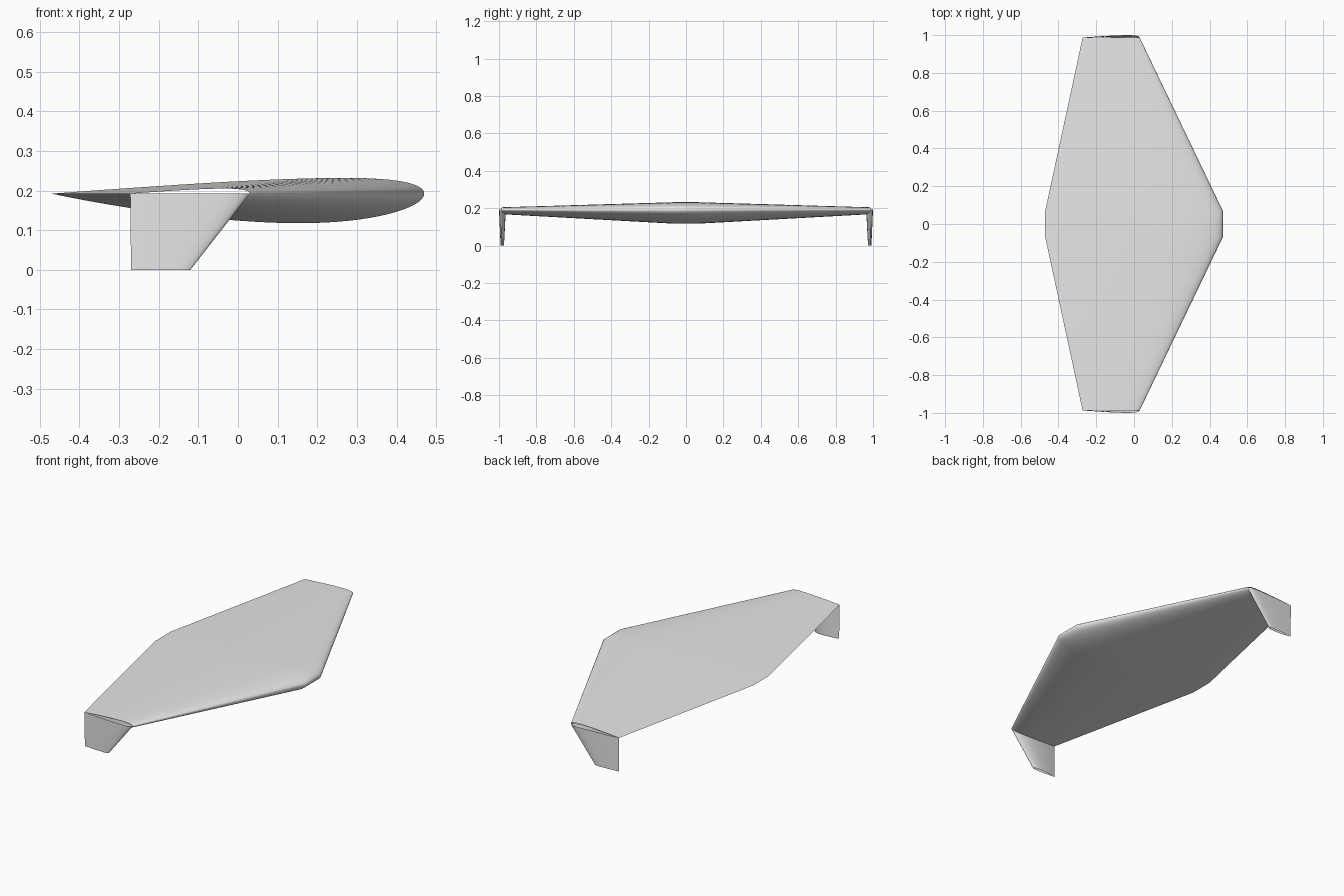
import bpy, bmesh, math
from mathutils import Vector

cube = bpy.data.objects.get("Cube")
if cube:
    bpy.data.objects.remove(cube)

grey = bpy.data.materials.new("light grey")
grey.use_nodes = True
grey.diffuse_color = (0.8, 0.8, 0.8, 1)
grey.node_tree.nodes["Principled BSDF"].inputs["Base Color"].default_value = (0.8, 0.8, 0.8, 1)

STEPS = 40          # points along each side of the airfoil
CHORD_Z = 0.192     # height of the chord line
TIP_Y = 0.987       # span position of the tips


def airfoil():
    """Closed loop of (t, h): 12 % thick section, cambered downwards by 2 %."""
    def side(t, sign):
        thick = 0.6 * (0.2969 * math.sqrt(t) - 0.126 * t - 0.3516 * t**2
                       + 0.2843 * t**3 - 0.1036 * t**4)
        p = 0.4
        camber = 0.02 * (2 * p * t - t * t) / p**2 if t < p else \
            0.02 * (1 - 2 * p + 2 * p * t - t * t) / (1 - p)**2
        return (t, sign * thick - camber)
    ts = [(1 - math.cos(math.pi * i / STEPS)) / 2 for i in range(STEPS + 1)]
    return [side(t, 1) for t in reversed(ts)] + [side(t, -1) for t in ts[1:-1]]


def section(nose, tail, origin, up):
    """Airfoil ring from nose to tail along x, thickness along the up vector."""
    chord = nose - tail
    return [Vector((nose - chord * t, 0, 0)) + Vector(origin) + Vector(up) * chord * h
            for t, h in airfoil()]


def loft(name, sections):
    """Open-ended skin through the rings."""
    bm = bmesh.new()
    rings = [[bm.verts.new(p) for p in s] for s in sections]
    n = len(rings[0])
    for a, b in zip(rings, rings[1:]):
        for i in range(n):
            j = (i + 1) % n
            bm.faces.new((a[i], a[j], b[j], b[i]))
    bmesh.ops.recalc_face_normals(bm, faces=bm.faces)
    # Make sure the skin faces outwards, away from the middle of the ring
    bm.faces.ensure_lookup_table()
    face = bm.faces[STEPS // 2]
    middle = sum((v.co for r in rings[:2] for v in r), Vector()) / (2 * n)
    if face.normal.dot(face.calc_center_median() - middle) < 0:
        bmesh.ops.reverse_faces(bm, faces=bm.faces)
    mesh = bpy.data.meshes.new(name)
    bm.to_mesh(mesh)
    bm.free()
    mesh.materials.append(grey)
    obj = bpy.data.objects.new(name, mesh)
    bpy.context.collection.objects.link(obj)
    bpy.ops.object.select_all(action='DESELECT')
    obj.select_set(True)
    bpy.context.view_layer.objects.active = obj
    bpy.ops.object.shade_smooth_by_angle(angle=math.radians(30))
    return obj


# Tapered wing with a short straight middle
ROOT, TIP = (0.47, -0.47), (0.03, -0.272)
stations = [(-TIP_Y, TIP), (-0.07, ROOT), (0.07, ROOT), (TIP_Y, TIP)]
loft("wing", [section(*edge, (0, y, CHORD_Z), (0, 0, 1)) for y, edge in stations])

# Fins hanging from both tips, upper side of the section turned outwards
for name, s in (("left_tip_fin", 1), ("right_tip_fin", -1)):
    loft(name, [section(*TIP, (0, s * TIP_Y, CHORD_Z), (0, s, 0)),
                section(-0.12, -0.27, (0, s * (TIP_Y - 0.002), 0), (0, s, 0))])
